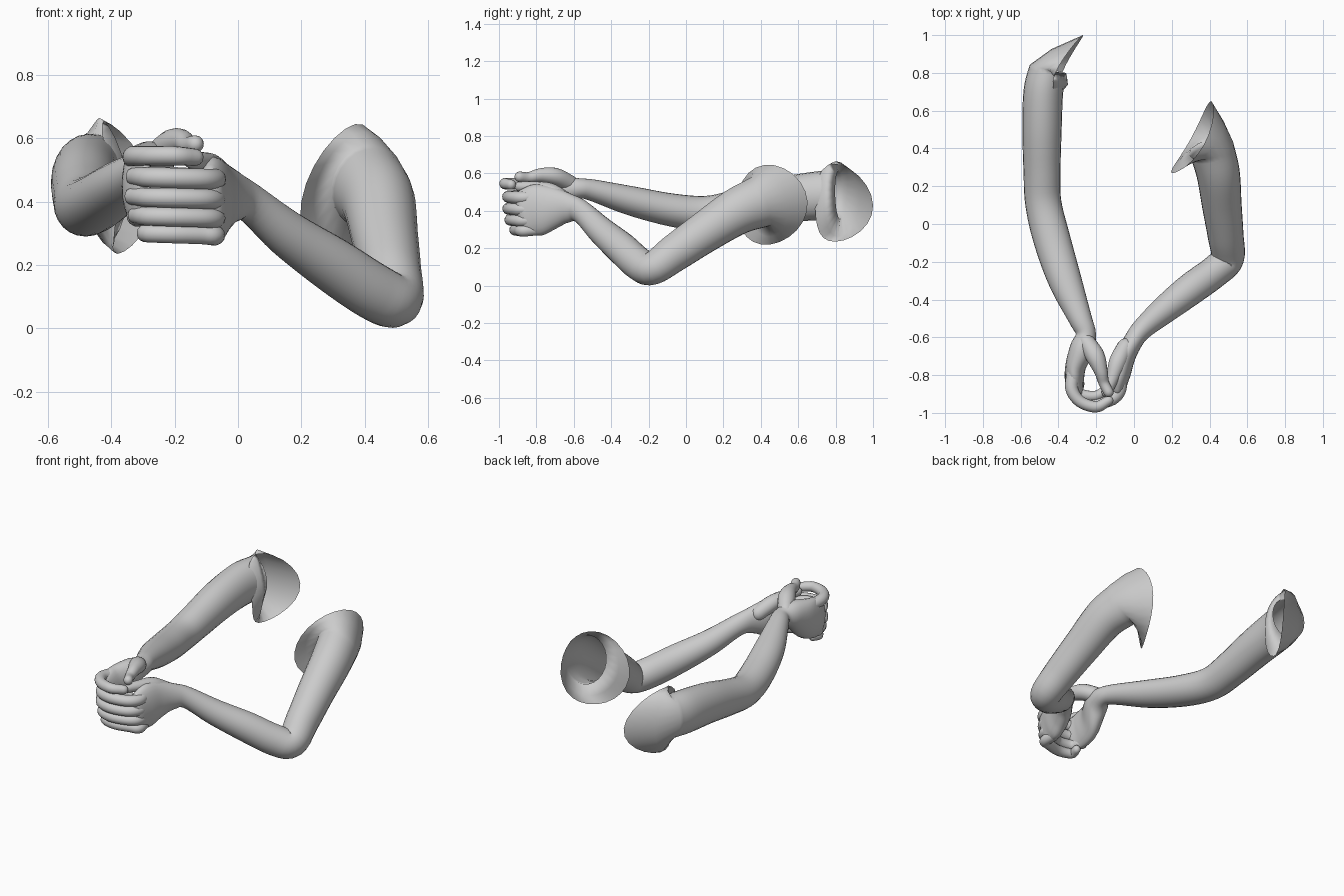
import bpy, math
from mathutils import Vector

Z = Vector((0, 0, 1))


def spline(pts, steps):
    """Catmull-Rom through (x, y, z, side radius, up radius) points."""
    p = [Vector(q) for q in pts]
    p = [2 * p[0] - p[1]] + p + [2 * p[-1] - p[-2]]
    out = []
    for i in range(1, len(p) - 2):
        a, b, c, d = p[i - 1:i + 3]
        for k in range(steps):
            t = k / steps
            out.append(0.5 * (2 * b + (c - a) * t + (2 * a - 5 * b + 4 * c - d) * t * t
                              + (3 * b - a - 3 * c + d) * t ** 3))
    out.append(p[-2])
    return out


def tube(name, pts, sides=24, steps=5, flare=None, bulge=0.06):
    """Swept elliptical tube with rounded ends, or an open flared start."""
    s = spline(pts, steps)
    pos = [Vector(q[:3]) for q in s]
    angles = [2 * math.pi * k / sides for k in range(sides)]
    caps = [math.radians(d) for d in (25, 50, 70, 85)]
    n = len(s)
    tan = [(pos[min(i + 1, n - 1)] - pos[max(i - 1, 0)]).normalized() for i in range(n)]
    rings = []

    def ring(c, t, rx, rz):
        side = t.cross(Z).normalized()
        up = side.cross(t).normalized()
        return [c + side * rx * math.cos(a) + up * rz * math.sin(a) for a in angles]

    def cap(i, a, sign):
        return ring(pos[i] + sign * tan[i] * s[i][3] * math.sin(a), tan[i],
                    s[i][3] * math.cos(a), s[i][4] * math.cos(a))

    if flare:
        R, L, T, B = [Vector(v) for v in flare]
        edge = []
        for a in angles:
            c, d = math.cos(a), math.sin(a)
            edge.append((R + L) / 2 * c * c + (T + B) / 2 * d * d
                        + (R - L) / 2 * c + (T - B) / 2 * d)
        first = ring(pos[0], tan[0], s[0][3], s[0][4])
        rings.append(edge)
        rings.append([e.lerp(f, 0.5) + (f - pos[0]) * bulge for e, f in zip(edge, first)])
    else:
        rings += [cap(0, a, -1) for a in reversed(caps)]
    rings += [ring(c, t, q[3], q[4]) for q, c, t in zip(s, pos, tan)]
    rings += [cap(n - 1, a, 1) for a in caps]
    verts = [v for r in rings for v in r]
    faces = []
    for i in range(len(rings) - 1):
        for k in range(sides):
            j = (k + 1) % sides
            faces.append((i * sides + k, i * sides + j, (i + 1) * sides + j, (i + 1) * sides + k))
    faces.append(tuple(range((len(rings) - 1) * sides, len(rings) * sides)))
    if not flare:
        faces.append(tuple(reversed(range(sides))))
    me = bpy.data.meshes.new(name)
    me.from_pydata(verts, [], faces)
    me.polygons.foreach_set("use_smooth", [True] * len(me.polygons))
    ob = bpy.data.objects.new(name, me)
    bpy.context.collection.objects.link(ob)
    return ob


# Bent arm on the +x side, open at the shoulder, ending in the palm
tube("right_arm", [
    (0.41, 0.40, 0.45, 0.12, 0.14), (0.445, 0.27, 0.395, 0.115, 0.125),
    (0.465, 0.10, 0.285, 0.105, 0.11), (0.485, -0.06, 0.175, 0.095, 0.10),
    (0.495, -0.18, 0.092, 0.088, 0.088), (0.43, -0.25, 0.115, 0.085, 0.09),
    (0.30, -0.345, 0.20, 0.085, 0.087), (0.16, -0.455, 0.295, 0.073, 0.074),
    (0.04, -0.56, 0.395, 0.056, 0.062), (-0.01, -0.63, 0.415, 0.052, 0.08),
    (-0.055, -0.71, 0.415, 0.06, 0.115), (-0.075, -0.79, 0.405, 0.058, 0.138),
    (-0.085, -0.86, 0.39, 0.045, 0.125)],
    flare=[(0.20, 0.27, 0.40), (0.41, 0.65, 0.45), (0.37, 0.42, 0.645), (0.30, 0.45, 0.22)])

# Straighter arm on the -x side
tube("left_arm", [
    (-0.455, 0.82, 0.485, 0.10, 0.13), (-0.48, 0.70, 0.48, 0.105, 0.13),
    (-0.487, 0.50, 0.455, 0.104, 0.12), (-0.487, 0.28, 0.41, 0.098, 0.105),
    (-0.48, 0.11, 0.385, 0.096, 0.095), (-0.435, -0.08, 0.405, 0.098, 0.088),
    (-0.365, -0.30, 0.455, 0.088, 0.078), (-0.285, -0.50, 0.51, 0.062, 0.058),
    (-0.255, -0.58, 0.52, 0.053, 0.055), (-0.275, -0.66, 0.51, 0.065, 0.085),
    (-0.308, -0.75, 0.465, 0.055, 0.12), (-0.315, -0.83, 0.44, 0.05, 0.12),
    (-0.30, -0.89, 0.43, 0.035, 0.105)], bulge=0.25,
    flare=[(-0.27, 1.0, 0.43), (-0.39, 0.69, 0.42), (-0.42, 0.79, 0.65), (-0.38, 0.80, 0.235)])

# Fingers of the bent arm's hand wrapping across the front of the clasp
for i, (z, tip, fwd) in enumerate([(0.475, -0.33, 0), (0.412, -0.335, 0),
                                   (0.352, -0.325, 0.01), (0.298, -0.285, 0.035)]):
    r = 0.033 - 0.001 * i
    tube(f"outer_finger_{i + 1}", [
        (-0.08, -0.80, z, r, r), (-0.075, -0.87, z - 0.005, r * 1.1, r * 1.05),
        (-0.115, -0.925 + fwd, z - 0.003, r * 1.05, r), (-0.21, -0.95 + fwd, z, r, r),
        (-0.29, -0.93 + fwd, z + 0.002, r * 0.9, r * 0.95),
        (tip, -0.88 + fwd, z + 0.005, r * 0.75, r * 0.85)], sides=14)

# Index finger of the straighter arm's hand lying along the top
tube("left_index_finger", [
    (-0.315, -0.77, 0.53, 0.038, 0.036), (-0.33, -0.87, 0.543, 0.034, 0.033),
    (-0.285, -0.94, 0.545, 0.031, 0.031), (-0.20, -0.968, 0.545, 0.03, 0.03),
    (-0.135, -0.935, 0.54, 0.026, 0.027)], sides=16)

# Curled fingers held inside the clasp
for i, z in enumerate([0.48, 0.415, 0.355]):
    tube(f"inner_finger_{i + 1}", [
        (-0.32, -0.84, z, 0.032, 0.034), (-0.285, -0.90, z, 0.03, 0.033),
        (-0.20, -0.91, z, 0.028, 0.03), (-0.14, -0.87, z, 0.024, 0.026)], sides=14)

# Thumbs resting on top
tube("left_thumb", [
    (-0.255, -0.62, 0.545, 0.045, 0.045), (-0.205, -0.70, 0.583, 0.05, 0.047),
    (-0.175, -0.78, 0.59, 0.036, 0.037), (-0.16, -0.84, 0.578, 0.028, 0.029),
    (-0.135, -0.89, 0.582, 0.027, 0.028)], sides=16)
tube("right_thumb", [
    (-0.045, -0.65, 0.46, 0.045, 0.045), (-0.085, -0.73, 0.505, 0.047, 0.045),
    (-0.115, -0.82, 0.525, 0.034, 0.032), (-0.145, -0.89, 0.53, 0.027, 0.027)], sides=16)
